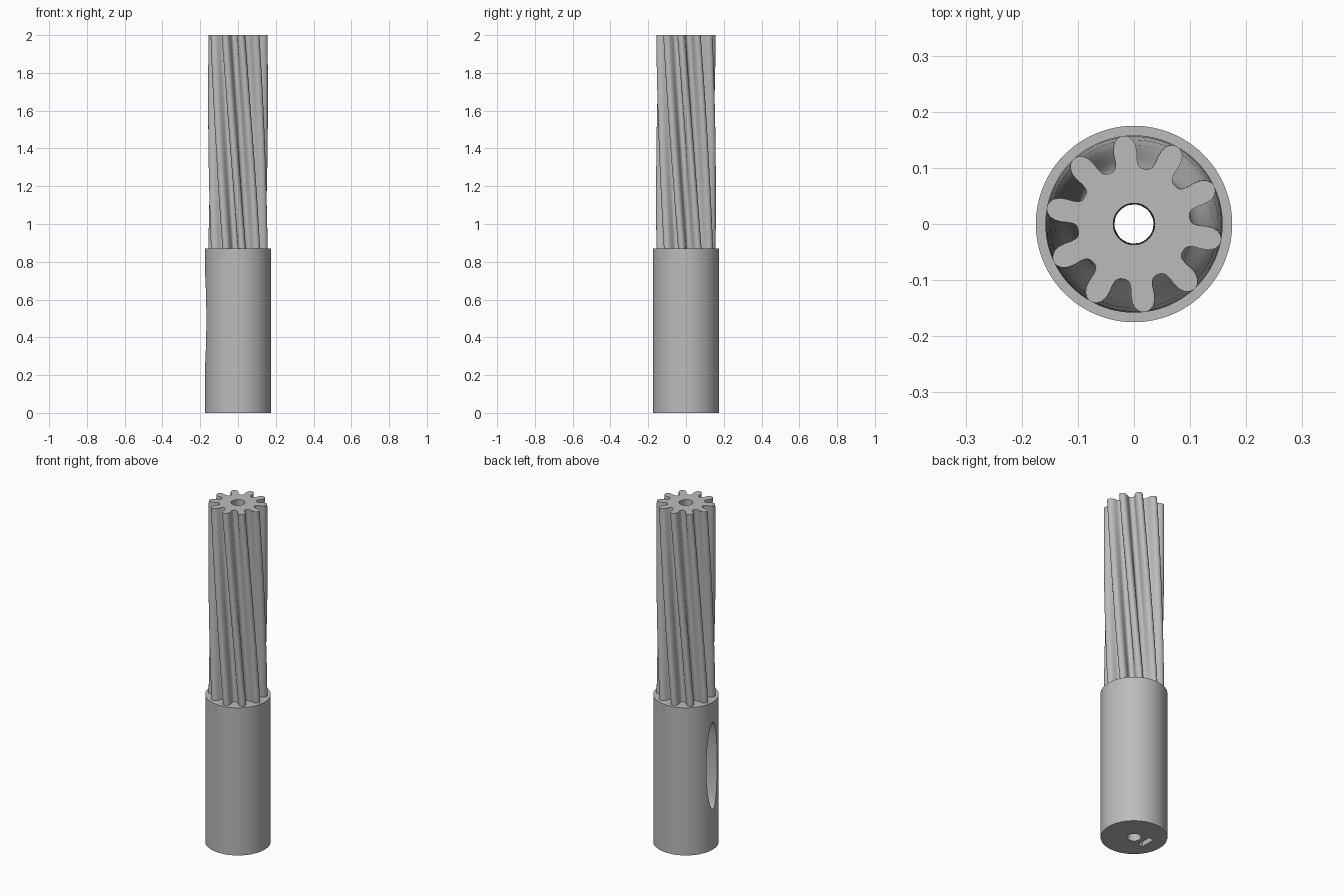
import bpy
import bmesh
from math import cos, sin, radians, pi

SHAFT_TOP, TOP = 0.87, 2.0
SHAFT_R, BORE_R = 0.175, 0.037
TEETH, PHASE, TWIST = 10, 97, 38

cube = bpy.data.objects.get("Cube")
if cube:
    bpy.data.objects.remove(cube, do_unlink=True)

steel = bpy.data.materials.new("grey steel")
steel.use_nodes = True
grey = (0.5, 0.5, 0.5, 1)
steel.diffuse_color = grey
steel.node_tree.nodes["Principled BSDF"].inputs["Base Color"].default_value = grey


def finish(obj):
    bpy.ops.object.select_all(action="DESELECT")
    obj.select_set(True)
    bpy.context.view_layer.objects.active = obj
    bpy.ops.object.shade_smooth_by_angle(angle=radians(30))


def cylinder(name, radius, z0, z1, sides=96):
    bpy.ops.mesh.primitive_cylinder_add(vertices=sides, radius=radius, depth=z1 - z0,
                                        location=(0, 0, (z0 + z1) / 2))
    obj = bpy.context.object
    obj.name = name
    return obj


def cut(target, cutter):
    cutter.hide_render = True
    mod = target.modifiers.new("cut", "BOOLEAN")
    mod.operation = "DIFFERENCE"
    mod.solver = "EXACT"
    mod.object = cutter
    bpy.context.view_layer.objects.active = target
    bpy.ops.object.modifier_apply(modifier=mod.name)
    bpy.data.objects.remove(cutter, do_unlink=True)


# Plain round shaft with a through bore
shaft = cylinder("shaft", SHAFT_R, 0, SHAFT_TOP)
shaft.data.materials.append(steel)
cut(shaft, cylinder("bore_cutter", BORE_R, -0.1, SHAFT_TOP + 0.1, 48))

# Elongated side pocket
pocket = cylinder("pocket_cutter", 1, -0.5, 0.5, 64)
pocket.scale = (0.255, 0.05, 0.12)
pocket.rotation_euler = (0, pi / 2, 0)
pocket.location = (-0.15, 0, 0.495)
bpy.context.view_layer.update()
cut(shaft, pocket)

# Flat channel from the bottom face up into the pocket
bpy.ops.mesh.primitive_cube_add(size=1, location=(-0.08, 0, 0.15))
channel = bpy.context.object
channel.scale = (0.032, 0.09, 0.4)
bpy.context.view_layer.update()
cut(shaft, channel)
finish(shaft)

# Half tooth: radius and half angle in degrees, root to tip
half = [(0.1, 15.5), (0.102, 13), (0.106, 11), (0.116, 9.6), (0.128, 9.3),
        (0.14, 8.3), (0.15, 6.2), (0.156, 3.4), (0.158, 1.2)]
tooth = [(r, -a) for r, a in half] + [(r, a) for r, a in reversed(half)]
profile = [(r, PHASE + a + i * 360 / TEETH) for i in range(TEETH) for r, a in tooth]
count = len(profile)

# Helical toothed bar, lofted as twisted layers around the bore
bm = bmesh.new()


def ring(points, z, turn):
    return [bm.verts.new((r * cos(radians(a + turn)), r * sin(radians(a + turn)), z))
            for r, a in points]


def bridge(first, second):
    for i in range(count):
        j = (i + 1) % count
        bm.faces.new((first[i], first[j], second[j], second[i]))


layers = 40
hole = [(BORE_R, a) for r, a in profile]
outer, inner = [], []
for k in range(layers + 1):
    t = k / layers
    z = SHAFT_TOP + (TOP - SHAFT_TOP) * t
    outer.append(ring(profile, z, TWIST * (1 - t)))
    if k in (0, layers):
        inner.append(ring(hole, z, TWIST * (1 - t)))
for low, high in zip(outer, outer[1:]):
    bridge(low, high)
bridge(inner[1], inner[0])
bridge(outer[-1], inner[1])
bridge(inner[0], outer[0])
bmesh.ops.recalc_face_normals(bm, faces=bm.faces)

mesh = bpy.data.meshes.new("toothed_bar")
bm.to_mesh(mesh)
bm.free()
bar = bpy.data.objects.new("toothed_bar", mesh)
bpy.context.collection.objects.link(bar)
mesh.materials.append(steel)
finish(bar)
